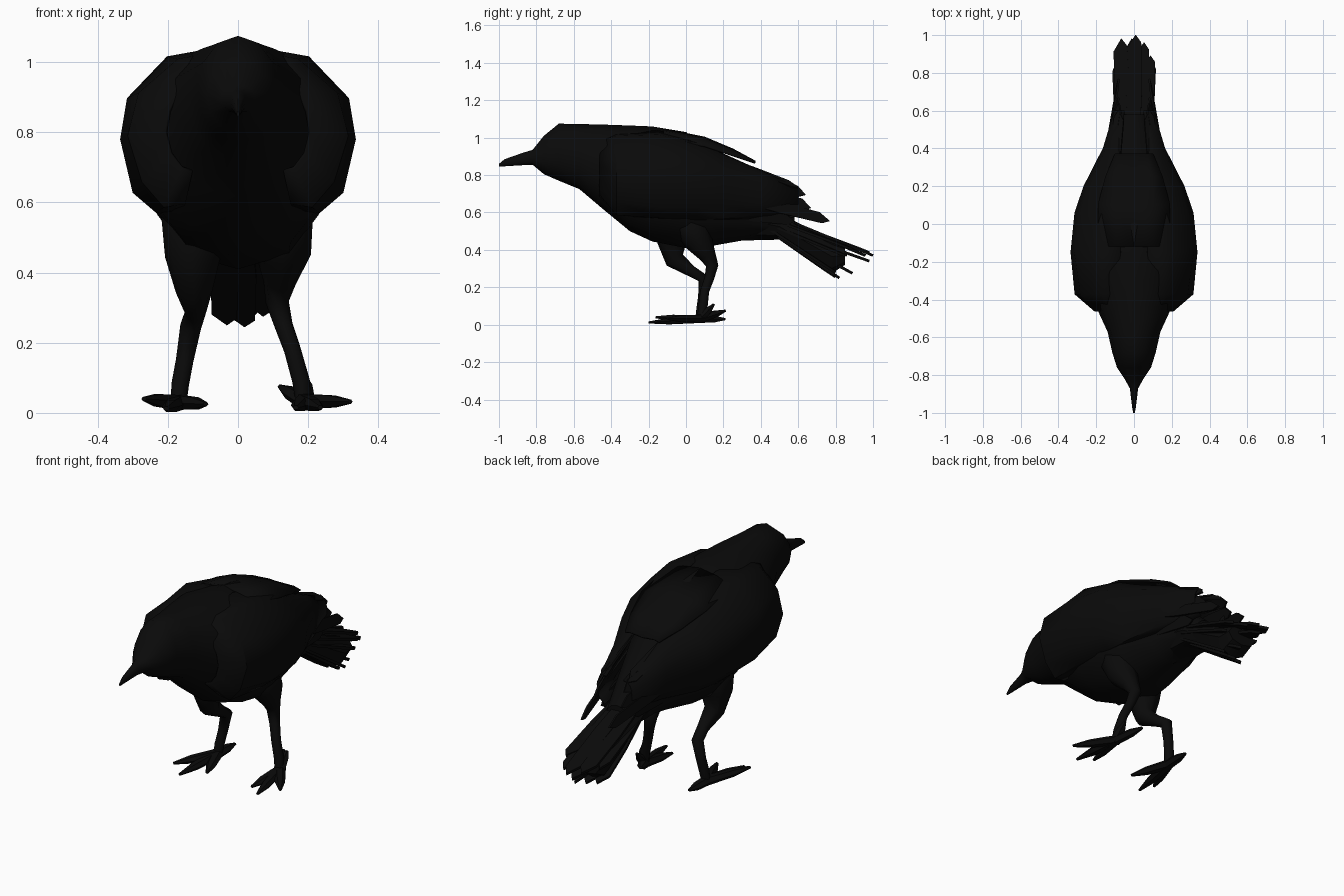
import bpy, bmesh, math
from mathutils import Vector

black = bpy.data.materials.new("feather_black")
black.diffuse_color = (0.003, 0.003, 0.003, 1)


def finish(name, bm, smooth=40):
    bmesh.ops.recalc_face_normals(bm, faces=bm.faces)
    me = bpy.data.meshes.new(name)
    bm.to_mesh(me)
    bm.free()
    me.materials.append(black)
    ob = bpy.data.objects.new(name, me)
    bpy.context.collection.objects.link(ob)
    bpy.ops.object.select_all(action='DESELECT')
    ob.select_set(True)
    bpy.context.view_layer.objects.active = ob
    bpy.ops.object.shade_smooth_by_angle(angle=math.radians(smooth))
    return ob


def bridge(bm, rings, closed=True):
    """Skin a list of equally long point rings."""
    vs = [[bm.verts.new(p) for p in r] for r in rings]
    n = len(vs[0])
    for a, b in zip(vs, vs[1:]):
        for i in range(n if closed else n - 1):
            j = (i + 1) % n
            bm.faces.new((a[i], a[j], b[j], b[i]))
    if closed:
        bm.faces.new(vs[0])
        bm.faces.new(vs[-1])


def loft(name, stations, n=12, belly=1.0):
    """Stations along y: (y, top z, bottom z, half width); belly < 1 fills out the underside."""
    bm = bmesh.new()
    rings = []
    for y, zt, zb, w in stations:
        ring = []
        for i in range(n):
            s, c = math.sin(2 * math.pi * i / n), math.cos(2 * math.pi * i / n)
            if c < -0.01:
                s = math.copysign(abs(s) ** belly, s)
            ring.append((w * s, y, (zt + zb) / 2 + (zt - zb) / 2 * c))
        rings.append(ring)
    bridge(bm, rings)
    return finish(name, bm)


def shell(name, rows, thick):
    """Mirrored thin sheet from rows (y, [(x, z), ...])."""
    bm = bmesh.new()
    bridge(bm, [[(x, y, z) for x, z in row] for y, row in rows], closed=False)
    ob = finish(name, bm)
    sol = ob.modifiers.new("thickness", 'SOLIDIFY')
    sol.thickness, sol.offset = thick, 0
    ob.modifiers.new("mirror", 'MIRROR')


def tube(bm, path, n=6, flat=1.0):
    """Tapered tube along points (x, y, z, radius)."""
    pts = [Vector(p[:3]) for p in path]
    rings = []
    for i, p in enumerate(pts):
        d = (pts[min(i + 1, len(pts) - 1)] - pts[max(i - 1, 0)]).normalized()
        side = d.cross(Vector((0, 0, 1)) if abs(d.z) < 0.5 else Vector((0, 1, 0))).normalized()
        up = side.cross(d)
        r = path[i][3]
        rings.append([p + r * (math.cos(2 * math.pi * k / n) * side
                               + flat * math.sin(2 * math.pi * k / n) * up) for k in range(n)])
    bridge(bm, rings)


def feather(bm, base, tip, width, up, thick=0.01):
    """Flat pointed blade from base to tip, facing up."""
    base, tip, up = Vector(base), Vector(tip), Vector(up)
    side = (tip - base).cross(up).normalized()
    nrm = side.cross(tip - base).normalized() * thick / 2
    outline = [(0, -.35), (.5, -.5), (.88, -.45), (1, .1), (.93, .45), (.5, .5), (0, .35)]
    flat = [base.lerp(tip, t) + side * width * s for t, s in outline]
    bridge(bm, [[p - nrm for p in flat], [p + nrm for p in flat]])


# Beak, head and body in one skin
loft("body", [
    (-1.0, .86, .845, .004), (-.97, .885, .847, .01), (-.87, .92, .853, .022),
    (-.82, .935, .855, .05), (-.76, 1.01, .805, .09), (-.68, 1.075, .77, .115),
    (-.57, 1.073, .725, .14), (-.44, 1.07, .615, .20), (-.30, 1.065, .50, .255),
    (-.18, 1.06, .445, .27), (0, 1.03, .41, .26), (.13, .94, .42, .23),
    (.30, .82, .45, .16), (.48, .67, .475, .10), (.58, .58, .45, .07)], belly=0.85)

# Folded wing shells, wrapped over the flanks with their edges tucked in
shell("wings", [
    (-.46, [(.12, .98), (.165, .92), (.195, .86), (.205, .80), (.19, .74), (.16, .70), (.13, .69)]),
    (-.37, [(.09, 1.02), (.17, 1.005), (.28, .91), (.31, .79), (.27, .66), (.21, .59), (.15, .60)]),
    (-.15, [(.07, 1.035), (.20, 1.012), (.312, .895), (.331, .78), (.296, .63), (.23, .575), (.17, .57)]),
    (.06, [(.08, .99), (.17, .97), (.28, .88), (.31, .77), (.28, .63), (.22, .565), (.16, .56)]),
    (.20, [(.085, .91), (.15, .90), (.235, .84), (.262, .75), (.245, .64), (.20, .57), (.15, .56)]),
    (.40, [(.07, .82), (.105, .82), (.145, .79), (.160, .73), (.158, .65), (.14, .59), (.10, .57)]),
    (.60, [(.05, .735), (.07, .73), (.09, .715), (.10, .69), (.10, .65), (.09, .61), (.06, .58)])], 0.01)

# Mantle: the loose sheet of back feathers lifting off above the wings
shell("mantle", [
    (-.12, [(0, 1.045), (.10, 1.03), (.19, .995)]),
    (.10, [(0, 1.0), (.10, .992), (.19, .955)]),
    (.25, [(0, .937), (.09, .932), (.15, .905)]),
    (.37, [(0, .865), (.07, .872), (.10, .865)])], 0.01)

# Loose flight feathers at the wing ends
bm = bmesh.new()
for base, tip, w, up in [
        ((.12, .15, .905), (.075, .60, .735), .065, (.5, 0, 1)),
        ((.15, .20, .85), (.075, .64, .70), .065, (1, 0, .6)),
        ((.19, .20, .76), (.08, .67, .63), .065, (1, .3, .2)),
        ((.17, .25, .69), (.08, .77, .56), .06, (1, .3, .1)),
        ((.165, .15, .61), (.095, .58, .56), .065, (1, .3, -.2))]:
    feather(bm, base, tip, w, up)
finish("wing_feathers", bm).modifiers.new("mirror", 'MIRROR')

# Tail core and the fan of tail feathers
loft("tail_core", [(.30, .68, .45, .11), (.50, .595, .455, .10), (.66, .515, .35, .098),
                   (.78, .455, .275, .09), (.85, .42, .32, .085)], 8)
bm = bmesh.new()
for bx, bz, tip, w in [
        (-.05, .595, (-.075, .98, .385), .08), (0, .61, (0, 1.0, .37), .085),
        (.03, .60, (.045, .96, .37), .08), (.055, .58, (.08, .89, .405), .075),
        (-.07, .55, (-.095, .86, .37), .05), (.07, .55, (.095, .85, .37), .05),
        (-.035, .52, (-.04, .80, .255), .08), (.01, .52, (.01, .82, .25), .085),
        (.055, .53, (.065, .80, .28), .07), (0, .54, (-.02, .98, .34), .08),
        (.03, .53, (.03, .89, .275), .06)]:
    feather(bm, (bx, .42, bz), tip, w, (0.8 * bx, 0, 1), .014)
finish("tail_feathers", bm)

# Legs: the left one bends forward, the right one is straighter
legs = {
    "right_leg": [(.10, 0, .64, .05), (.115, .02, .55, .10), (.13, .065, .45, .078),
                  (.118, .115, .37, .046), (.112, .14, .315, .033),
                  (.13, .125, .25, .026), (.155, .10, .18, .024), (.18, .09, .09, .025),
                  (.188, .08, .018, .022)],
    "left_leg": [(-.10, -.06, .66, .05), (-.115, -.07, .55, .105), (-.13, -.075, .44, .078),
                 (-.125, -.06, .345, .052), (-.122, .03, .285, .03), (-.135, .095, .245, .03),
                 (-.152, .09, .15, .025), (-.165, .08, .08, .025), (-.17, .07, .018, .022)]}
for name, path in legs.items():
    bm = bmesh.new()
    tube(bm, path, 8)
    finish(name, bm, 60)

# Feet: three front toes and one back toe, plus an ankle spur
feet = {
    "right_foot": ((.19, .08, .033), [(.32, -.10, .032), (.235, -.17, .015), (.165, -.12, .015),
                                      (.12, .21, .075), (.185, .15, .11)]),
    "left_foot": ((-.17, .07, .03), [(-.268, -.16, .04), (-.205, -.20, .012), (-.092, -.13, .025),
                                     (-.165, .21, .03)])}
for name, (c, tips) in feet.items():
    bm = bmesh.new()
    for t in tips:
        a, b = Vector(c), Vector(t)
        m = a.lerp(b, .6)
        tube(bm, [(*a, .03), (*m, .025), (*b, .008)], 6, .8)
    finish(name, bm)
